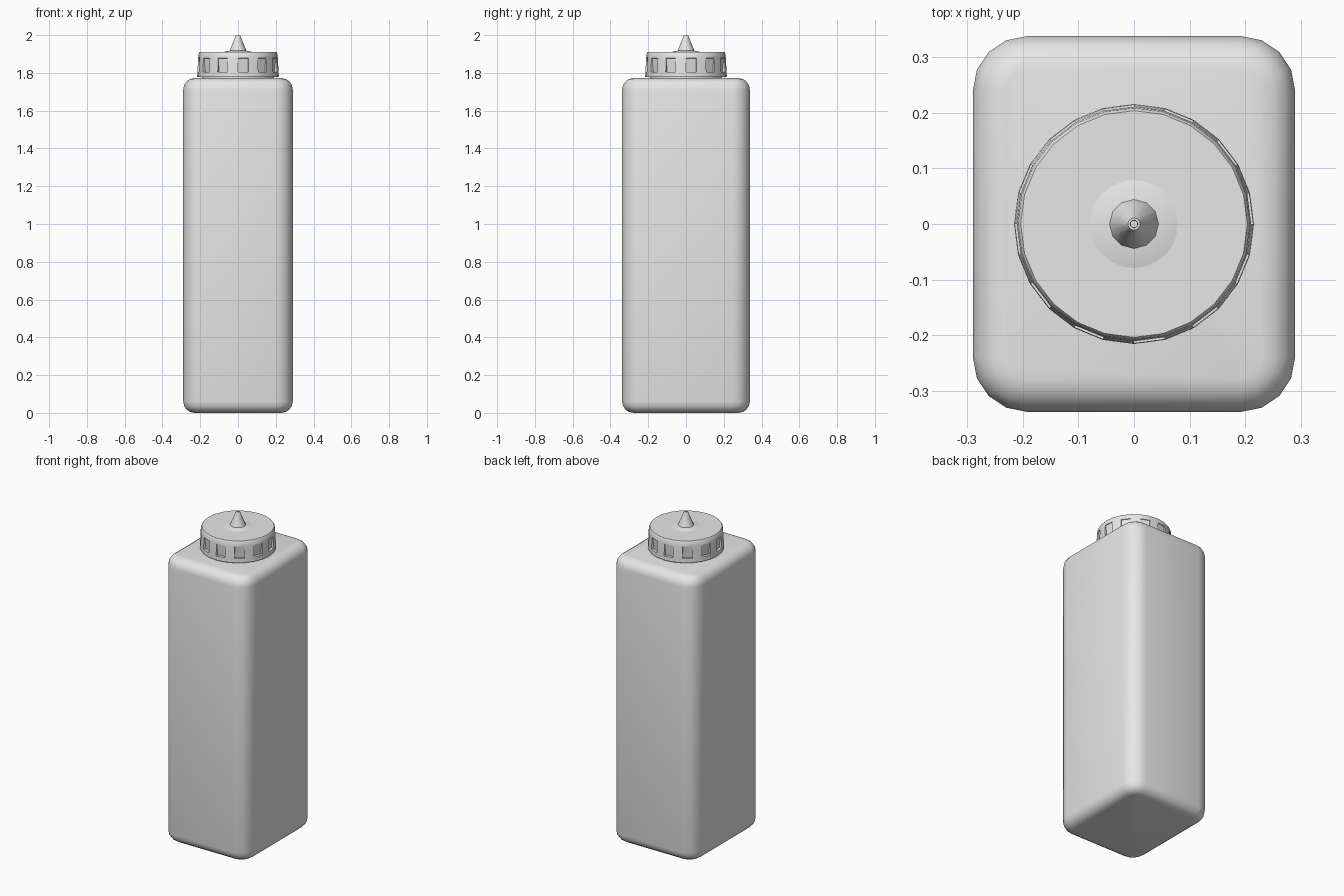
import bpy, bmesh
from math import sin, cos, pi, radians

cube = bpy.data.objects.get("Cube")
if cube:
    bpy.data.objects.remove(cube, do_unlink=True)

plastic = bpy.data.materials.new("light_grey_plastic")
plastic.use_nodes = True
GREY = (0.8, 0.8, 0.8, 1)
plastic.diffuse_color = GREY
plastic.node_tree.nodes["Principled BSDF"].inputs["Base Color"].default_value = GREY


def skin(bm, loops):
    """Join closed loops of points with quads and cap both ends."""
    rings = [[bm.verts.new(p) for p in loop] for loop in loops]
    n = len(rings[0])
    bands = []
    for low, high in zip(rings, rings[1:]):
        bands.append([bm.faces.new((low[i], low[(i + 1) % n], high[(i + 1) % n], high[i]))
                      for i in range(n)])
    bm.faces.new(rings[0][::-1])
    bm.faces.new(rings[-1])
    return bands


def finish(name, bm, angle):
    bmesh.ops.recalc_face_normals(bm, faces=bm.faces)
    mesh = bpy.data.meshes.new(name)
    bm.to_mesh(mesh)
    bm.free()
    mesh.materials.append(plastic)
    obj = bpy.data.objects.new(name, mesh)
    bpy.context.collection.objects.link(obj)
    bpy.ops.object.select_all(action='DESELECT')
    obj.select_set(True)
    bpy.context.view_layer.objects.active = obj
    bpy.ops.object.shade_smooth_by_angle(angle=radians(angle))
    return obj


def circle(r, z, sides):
    return [(r * cos(2 * pi * i / sides), r * sin(2 * pi * i / sides), z) for i in range(sides)]


def lathe(name, profile, sides, angle):
    bm = bmesh.new()
    skin(bm, [circle(r, z, sides) for r, z in profile])
    return finish(name, bm, angle)


# Bottle: rounded rectangle loops, drawn in along a quarter circle at both ends
HALF_X, HALF_Y, HEIGHT = 0.29, 0.338, 1.772
CORNER, EDGE, STEPS = 0.097, 0.06, 4


def rounded_rectangle(inset, z):
    points = []
    r = CORNER - inset
    for q, (sx, sy) in enumerate(((1, 1), (-1, 1), (-1, -1), (1, -1))):
        for s in range(STEPS + 1):
            a = (q + s / STEPS) * pi / 2
            points.append((sx * (HALF_X - CORNER) + r * cos(a),
                           sy * (HALF_Y - CORNER) + r * sin(a), z))
    return points


rounding = [(EDGE * (1 - sin(s * pi / 2 / STEPS)), EDGE * (1 - cos(s * pi / 2 / STEPS)))
            for s in range(STEPS + 1)]
loops = [rounded_rectangle(inset, z) for inset, z in rounding]
loops += [rounded_rectangle(inset, HEIGHT - z) for inset, z in reversed(rounding)]
bm = bmesh.new()
skin(bm, loops)
finish("bottle_body", bm, 40)

# Neck under the cap
lathe("bottle_neck", [(0.19, 1.76), (0.19, 1.80)], 24, 40)

# Cap: a 24-sided lid with a grip recess in every second side
bm = bmesh.new()
cap_profile = [(0.213, 1.777), (0.216, 1.782), (0.215, 1.805), (0.211, 1.878),
               (0.209, 1.902), (0.204, 1.91)]
bands = skin(bm, [circle(r, z, 24) for r, z in cap_profile])
grips = bands[2][::2]
bmesh.ops.inset_individual(bm, faces=grips, thickness=0.004)
for face in grips:
    # a second loop gives the recess steep walls; it runs out towards the top
    bmesh.ops.inset_individual(bm, faces=[face], thickness=0.001)
    middle = face.calc_center_median()
    for v in face.verts:
        depth = 0.016 if v.co.z < middle.z else 0.004
        v.co -= face.normal * depth
finish("cap", bm, 30)

# Spout: a low collar running up into a hollow cone
lathe("spout_collar", [(0.10, 1.905), (0.075, 1.911), (0.045, 1.918)], 24, 40)
lathe("spout_cone", [(0.046, 1.912), (0.043, 1.922), (0.013, 1.994), (0.011, 2.0),
                     (0.007, 2.0), (0.006, 1.975)], 12, 40)
